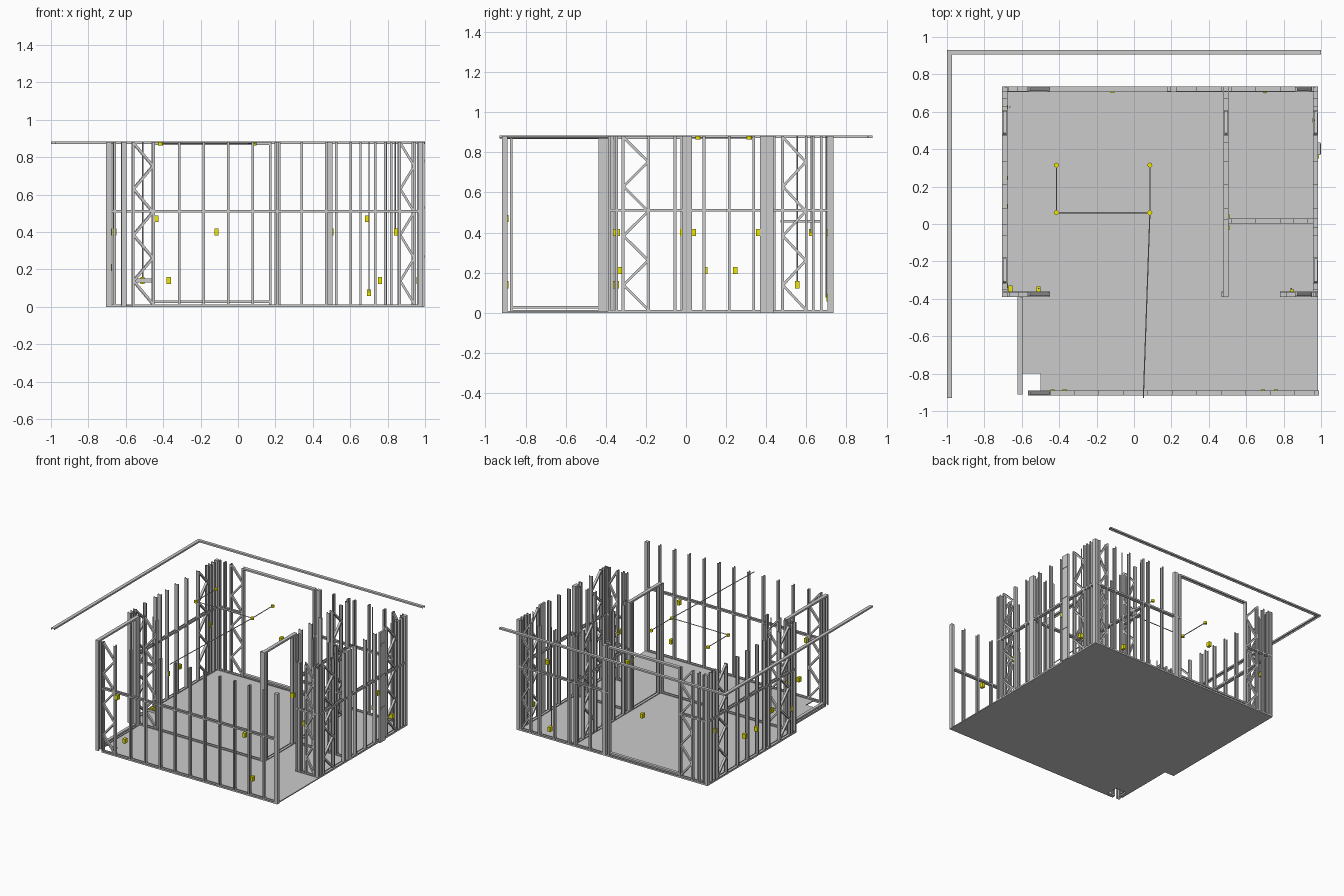
import bpy, bmesh, math
from mathutils import Vector, Matrix

if "Cube" in bpy.data.objects:
    bpy.data.objects.remove(bpy.data.objects["Cube"])

H = 0.88      # stud height
D = 0.028     # wall depth
T = 0.003     # sheet thickness

yellow = bpy.data.materials.new("yellow")
yellow.diffuse_color = (0.85, 0.8, 0.0, 1)
yellow.use_nodes = True
yellow.node_tree.nodes["Principled BSDF"].inputs["Base Color"].default_value = yellow.diffuse_color


def finish(name, bm, mat=None):
    me = bpy.data.meshes.new(name)
    bm.to_mesh(me)
    bm.free()
    ob = bpy.data.objects.new(name, me)
    bpy.context.collection.objects.link(ob)
    if mat:
        me.materials.append(mat)
    return ob


def box(bm, lo, hi):
    c = [(a + b) / 2 for a, b in zip(lo, hi)]
    s = [abs(b - a) for a, b in zip(lo, hi)]
    bmesh.ops.create_cube(bm, size=1, matrix=Matrix.Translation(c) @ Matrix.Diagonal((*s, 1)))


def rod(bm, a, b, r, sides=6):
    a, b = Vector(a), Vector(b)
    d = b - a
    m = Matrix.Translation((a + b) / 2) @ d.to_track_quat('Z', 'Y').to_matrix().to_4x4()
    bmesh.ops.create_cone(bm, cap_ends=True, segments=sides, radius1=r, radius2=r,
                          depth=d.length, matrix=m)


class Wall:
    """Framed wall running along x or y, centred on the line at c."""

    def __init__(self, name, axis, c):
        self.name, self.axis, self.c, self.bm = name, axis, c, bmesh.new()

    def pt(self, u, v, z):
        return (u, self.c + v, z) if self.axis == 'x' else (self.c + v, u, z)

    def box(self, u0, u1, v0, v1, z0, z1):
        box(self.bm, self.pt(u0, v0, z0), self.pt(u1, v1, z1))

    def stud(self, u, z0=0.0, z1=H, w=0.013, flip=False):
        # C section: web and two flanges
        web = u + w / 2 - T if flip else u - w / 2
        self.box(web, web + T, -D / 2, D / 2, z0, z1)
        for s in (-1, 1):
            self.box(u - w / 2, u + w / 2, s * D / 2, s * (D / 2 - T), z0, z1)

    def track(self, u0, u1, z=0.0, h=0.013, up=True):
        # U section lying along the wall
        zb = z if up else z + h - T
        self.box(u0, u1, -D / 2, D / 2, zb, zb + T)
        for s in (-1, 1):
            self.box(u0, u1, s * D / 2, s * (D / 2 - T), z, z + h)

    def post(self, u0, u1):
        # built-up post: boxed studs
        self.box(u0, u1, -D / 2, D / 2, 0, H)

    def noggin(self, u0, u1, z=0.51):
        self.track(u0, u1, z - 0.006, 0.013)

    def truss(self, u0, u1, n=7):
        # two chords laced with zigzag diagonals
        self.stud(u0 + 0.006)
        self.stud(u1 - 0.006, flip=True)
        zs = [0.015 + (H - 0.02) * i / n for i in range(n + 1)]
        for i in range(n):
            ua, ub = (u0 + 0.008, u1 - 0.008) if i % 2 else (u1 - 0.008, u0 + 0.008)
            a, b = Vector((ua, 0, zs[i])), Vector((ub, 0, zs[i + 1]))
            d = b - a
            ang = math.atan2(d.z, d.x)
            rot = Matrix.Rotation(-ang, 4, 'Y')
            m = Matrix.Translation((a + b) / 2) @ rot @ Matrix.Diagonal((d.length, 0.018, 0.013, 1))
            if self.axis == 'y':
                m = Matrix.Rotation(math.pi / 2, 4, 'Z') @ m
            off = (0, self.c, 0) if self.axis == 'x' else (self.c, 0, 0)
            bmesh.ops.create_cube(self.bm, size=1, matrix=Matrix.Translation(off) @ m)

    def done(self):
        finish(self.name, self.bm)


# floor slab with corner notch
bm = bmesh.new()
outline = [(-.705, .735), (.985, .735), (.985, -.918), (-.5, -.918), (-.5, -.8),
           (-.622, -.8), (-.622, -.39), (-.705, -.39)]
f = bm.faces.new([bm.verts.new((x, y, 0)) for x, y in outline])
ext = bmesh.ops.extrude_face_region(bm, geom=[f])
bmesh.ops.translate(bm, vec=(0, 0, .008), verts=[v for v in ext['geom'] if isinstance(v, bmesh.types.BMVert)])
bmesh.ops.recalc_face_normals(bm, faces=bm.faces[:])
finish("floor", bm)

# front wall
w = Wall("front_wall", 'x', -.904)
w.track(-.565, .99)
w.noggin(-.565, .99)
w.truss(-.565, -.445)
for i in range(1, 11):
    w.stud(-.445 + .131 * i)
w.post(.962, .99)
w.done()

# back wall with wide opening
w = Wall("back_wall", 'x', .721)
w.track(-.705, .985)
w.box(-.45, .17, -.012, .012, .02, .034)
w.track(-.45, .17, H - .014, .014, up=False)
w.noggin(-.705, -.45)
w.noggin(.17, .985)
w.truss(-.57, -.45)
w.truss(.86, .95)
for u in (-.698, -.665, -.62, .34, .472, .525, .655, .79, .978):
    w.stud(u)
w.post(.165, .178)
w.post(.195, .228)
w.done()

# left and right outer walls
for name, c in (("left_wall", -.691), ("right_wall", .971)):
    w = Wall(name, 'y', c)
    w.track(-.39, .735)
    w.noggin(-.39, .735)
    w.truss(-.32, -.18)
    w.truss(.475, .605)
    for u in (-.383, -.345, -.055, .09, .215, .338, .635, .675):
        w.stud(u)
    w.post(.705, .733)
    if c > 0:
        w.post(-.02, .03)
        # panel with hinge brackets
        w.box(.37, .435, .01, .026, 0, H)
        for z in (.27, .53, .78):
            w.box(.375, .43, .024, .029, z - .008, z + .008)
    else:
        w.stud(.0)
    w.done()

# front left side opening
w = Wall("porch_wall", 'y', -.609)
w.track(-.865, -.39)
w.box(-.865, -.435, -.012, .012, .022, .034)
w.track(-.91, -.39, H - .014, .014, up=False)
w.post(-.435, -.39)
for u in (-.905, -.872):
    w.stud(u)
w.done()

# cross wall, mostly open
w = Wall("cross_wall", 'x', -.376)
w.track(-.705, .50)
w.track(.78, .985)
w.truss(-.57, -.45)
w.truss(.86, .95)
for u in (-.66, -.615, .475, .787, .82, .978):
    w.stud(u)
w.noggin(.78, .985)
w.noggin(-.70, -.45)
w.box(-.56, -.46, -.004, .004, .13, .15)
w.done()

# inner partition with doorway
w = Wall("inner_wall", 'y', .492)
w.track(-.39, .735)
w.track(-.39, .01, H - .014, .014, up=False)
w.truss(.475, .605)
for u in (-.35, -.02, .09, .215, .338, .44, .675):
    w.stud(u)
w.post(-.39, -.365)
w.post(.0, .025)
w.noggin(.025, .735)
w.noggin(.47, .67, .455)
w.done()

# short partition
w = Wall("short_wall", 'x', .016)
w.track(.5, .97)
w.noggin(.5, .97)
for u in (.525, .655, .79, .86, .935):
    w.stud(u)
w.done()

# overhead L-shaped rails
bm = bmesh.new()
for lo, hi in (((-1, -.93), (-.974, .93)), ((-.974, .906), (1, .93))):
    box(bm, (*lo, .881), (*hi, .884))
    if hi[0] < 0:
        box(bm, (-1, -.93, .871), (-.997, .93, .884))
        box(bm, (-.977, -.93, .871), (-.974, .906, .884))
    else:
        box(bm, (-1, .927, .871), (1, .93, .884))
        box(bm, (-.974, .906, .871), (1, .909, .884))
finish("overhead_rail", bm)

# ceiling cable runs and drops to boxes
bm = bmesh.new()
zc = .873
for a, b in (((.05, -.93), (.085, .06)), ((.085, .06), (-.415, .06)),
             ((-.415, .06), (-.415, .315)), ((.085, .06), (.085, .315))):
    rod(bm, (*a, zc), (*b, zc), .0035)
for x, y, z in ((-.51, -.345, .14), (.84, -.345, .40), (.7, .70, .075),
                (.965, .555, .14), (-.665, .625, .40)):
    rod(bm, (x, y, z), (x, y, H), .004)
finish("cables", bm)

# ceiling light boxes
bm = bmesh.new()
for x, y in ((-.415, .06), (.085, .06), (-.415, .315), (.085, .315)):
    rod(bm, (x, y, .863), (x, y, .88), .013, 12)
finish("ceiling_boxes", bm, yellow)


def boxes(name, spots, mat=None):
    bm = bmesh.new()
    for x, y, z, axis in spots:
        sx, sy = (.011, .015) if axis == 'x' else (.015, .011)
        box(bm, (x - sx, y - sy, z - .018), (x + sx, y + sy, z + .018))
    finish(name, bm, mat)


# wall outlet and switch boxes
boxes("outlet_boxes", [
    (-.435, -.90, .47, 'x'), (-.37, -.90, .14, 'x'), (.69, -.90, .47, 'x'), (.76, -.90, .14, 'x'),
    (-.51, -.35, .14, 'x'), (.845, -.365, .40, 'x'), (.70, .715, .075, 'x'),
    (.97, .555, .14, 'y'), (-.69, .095, .21, 'y'), (-.69, .245, .21, 'y'), (-.69, -.33, .21, 'y'),
    (-.69, .625, .40, 'y'), (.495, .04, .40, 'y'), (.495, -.02, .40, 'y'),
    (.975, .36, .40, 'y'), (-.66, -.345, .40, 'x'), (-.115, .715, .40, 'x')], yellow)
